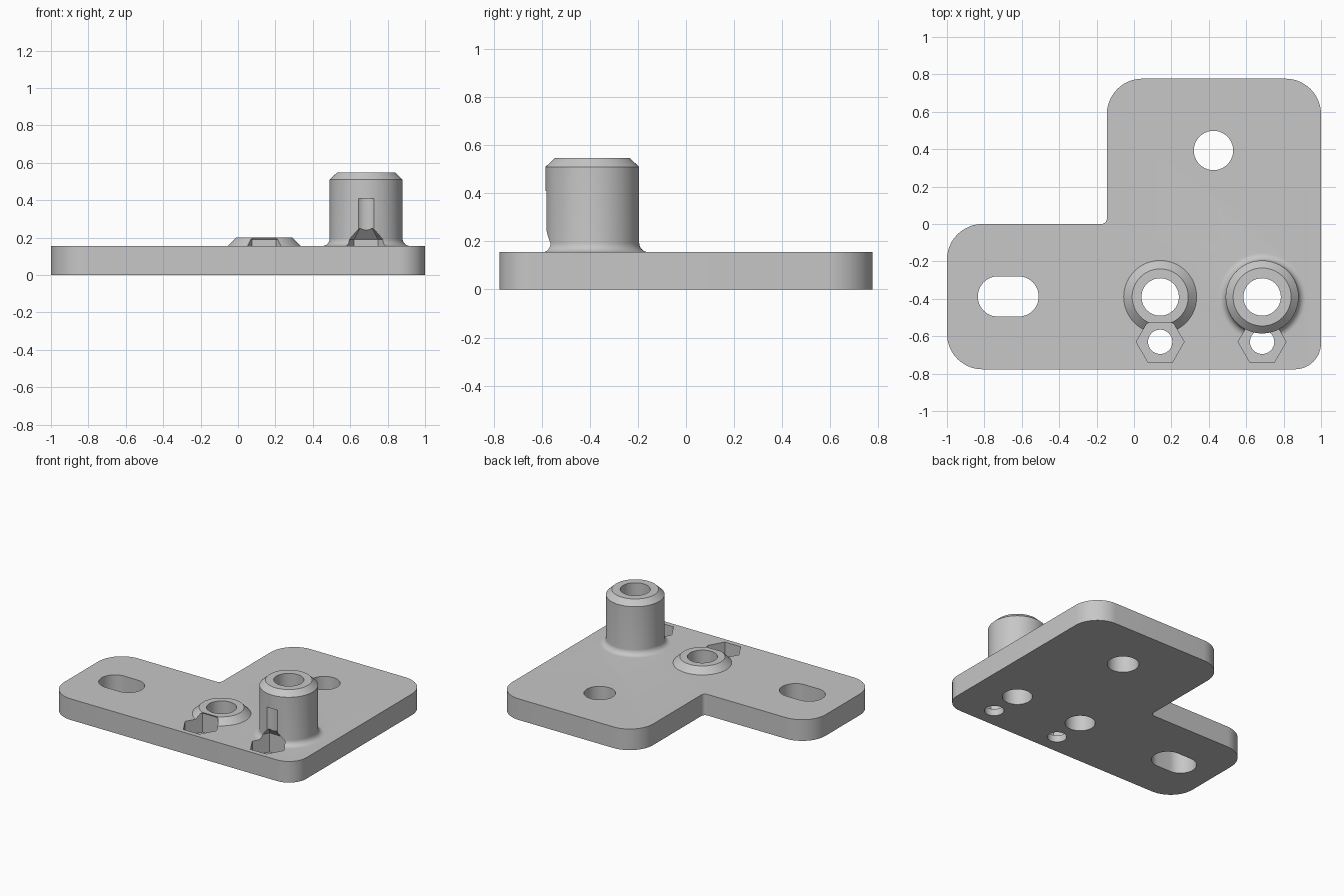
import bpy, bmesh
from math import sin, cos, pi, radians
from mathutils import Vector

cube = bpy.data.objects.get("Cube")
if cube:
    bpy.data.objects.remove(cube, do_unlink=True)

grey = bpy.data.materials.new("matte grey")
grey.use_nodes = True
colour = (0.57, 0.57, 0.57, 1)
grey.diffuse_color = colour
grey.node_tree.nodes["Principled BSDF"].inputs["Base Color"].default_value = colour

TOP = 0.155
BOSS_Y, NUT_Y, HOLE_R = -0.39, -0.63, 0.1


def finish(name, bm):
    bmesh.ops.recalc_face_normals(bm, faces=bm.faces)
    mesh = bpy.data.meshes.new(name)
    bm.to_mesh(mesh)
    bm.free()
    mesh.materials.append(grey)
    obj = bpy.data.objects.new(name, mesh)
    bpy.context.collection.objects.link(obj)
    return obj


def extrude(name, outline, z0, z1):
    bm = bmesh.new()
    face = bm.faces.new([bm.verts.new((x, y, z0)) for x, y in outline])
    new = bmesh.ops.extrude_face_region(bm, geom=[face])["geom"]
    bmesh.ops.translate(bm, vec=(0, 0, z1 - z0),
                        verts=[v for v in new if isinstance(v, bmesh.types.BMVert)])
    return finish(name, bm)


def turned(name, x, y, profile, sides=64):
    """Solid of stacked rings from (radius, height) pairs."""
    bm = bmesh.new()
    rings = [[bm.verts.new((x + r * cos(2 * pi * i / sides), y + r * sin(2 * pi * i / sides), z))
              for i in range(sides)] for r, z in profile]
    for a, b in zip(rings, rings[1:]):
        for i in range(sides):
            j = (i + 1) % sides
            bm.faces.new((a[i], a[j], b[j], b[i]))
    bm.faces.new(rings[0][::-1])
    bm.faces.new(rings[-1])
    return finish(name, bm)


def rounded(corners, steps=12):
    """Round each (x, y, radius) right-angle corner of an outline."""
    points = []
    for i, (x, y, r) in enumerate(corners):
        p = Vector((x, y))
        a = (Vector(corners[i - 1][:2]) - p).normalized() * r
        b = (Vector(corners[(i + 1) % len(corners)][:2]) - p).normalized() * r
        for k in range(steps + 1):
            t = pi / 2 * k / steps
            points.append(p + a * (1 - sin(t)) + b * (1 - cos(t)))
    return points


def combine(target, tool, operation):
    bpy.context.view_layer.objects.active = target
    mod = target.modifiers.new("combine", 'BOOLEAN')
    mod.operation = operation
    mod.solver = 'EXACT'
    mod.object = tool
    bpy.ops.object.modifier_apply(modifier=mod.name)
    bpy.data.objects.remove(tool, do_unlink=True)


# L-shaped plate with rounded corners
plate = extrude("mounting_bracket", rounded([
    (-1, -0.777, 0.19), (1, -0.777, 0.14), (1, 0.777, 0.19),
    (-0.145, 0.777, 0.19), (-0.145, 0, 0.03), (-1, 0, 0.19)]), 0, TOP)

# Low chamfered ring and tall post with a filleted foot
ring = turned("low_ring", 0.14, BOSS_Y, [(0.195, 0.1), (0.195, TOP), (0.15, 0.2)])
fillet = [(0.195 + 0.04 * (1 - sin(t)), TOP + 0.04 * (1 - cos(t)))
          for t in (pi / 2 * k / 8 for k in range(9))]
post = turned("tall_post", 0.685, BOSS_Y,
              [(0.235, 0.1)] + fillet + [(0.195, 0.51), (0.155, 0.548)])
for part in (ring, post):
    combine(plate, part, 'UNION')

# Bores, nut pockets with sloped roofs, and screw holes
for x in (0.14, 0.685):
    cutters = [
        turned("bore_cutter", x, BOSS_Y, [(HOLE_R, -0.1), (HOLE_R, 0.7)]),
        turned("nut_cutter", x, NUT_Y, [(0.128, 0.05), (0.128, 0.19), (0.065, 0.25)], 6),
        turned("screw_cutter", x, NUT_Y, [(0.065, -0.1), (0.065, 0.41)], 48),
    ]
    for cutter in cutters:
        combine(plate, cutter, 'DIFFERENCE')

# Round mounting hole and slot
combine(plate, turned("hole_cutter", 0.425, 0.393, [(0.105, -0.1), (0.105, 0.4)]), 'DIFFERENCE')
slot = rounded([(-0.835, -0.495, 0.107), (-0.51, -0.495, 0.107),
                (-0.51, -0.28, 0.107), (-0.835, -0.28, 0.107)])
combine(plate, extrude("slot_cutter", slot, -0.1, 0.4), 'DIFFERENCE')

# Smooth the curved walls, keep the edges crisp
bpy.ops.object.select_all(action='DESELECT')
plate.select_set(True)
bpy.context.view_layer.objects.active = plate
bpy.ops.object.shade_smooth_by_angle(angle=radians(30))
